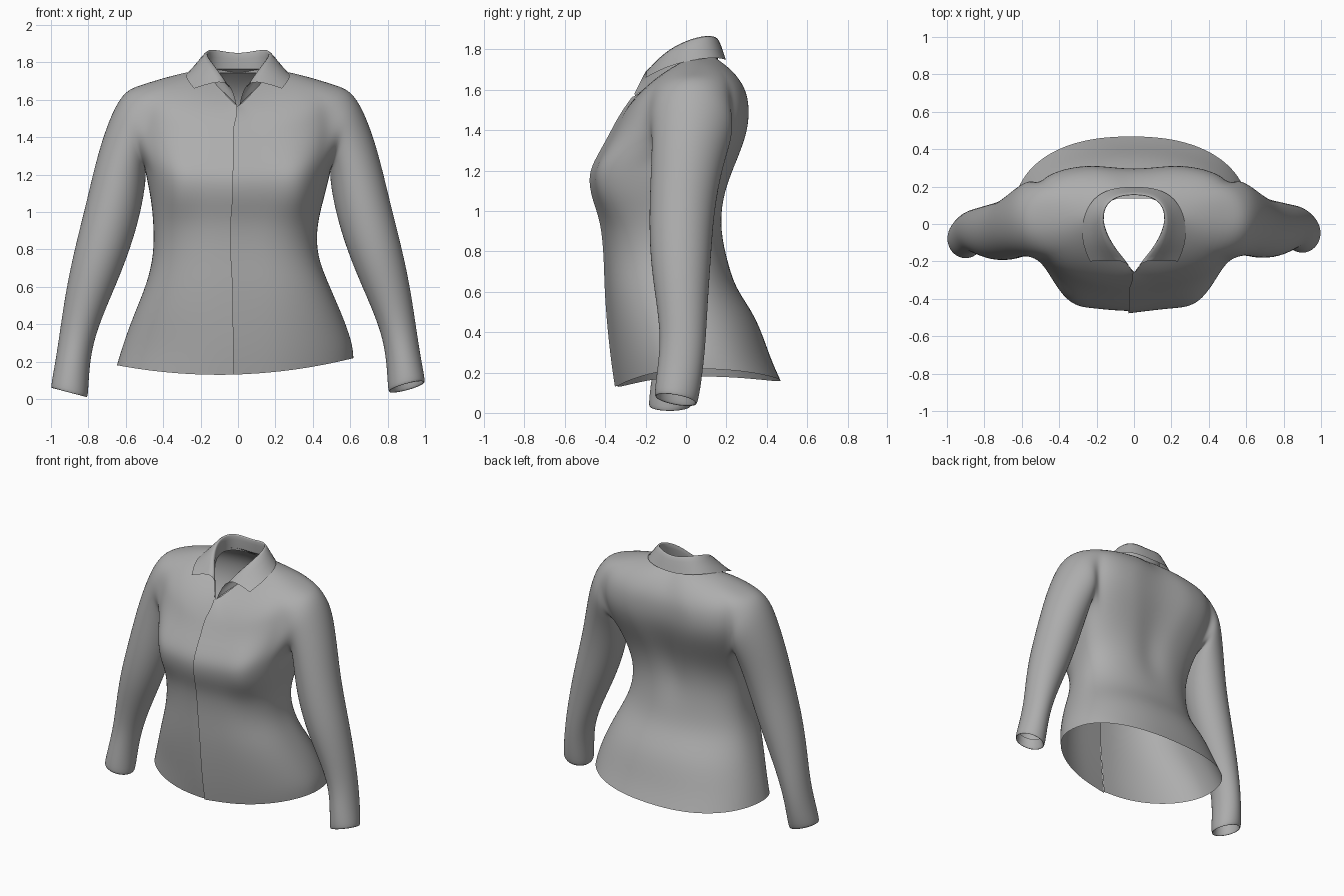
import bpy, bmesh
from math import sin, cos, pi, radians, exp, copysign
from mathutils import Vector

cube = bpy.data.objects.get("Cube")
if cube:
    bpy.data.objects.remove(cube)

fabric = bpy.data.materials.new("grey fabric")
fabric.use_nodes = True
GREY = (0.42, 0.42, 0.42, 1)
fabric.diffuse_color = GREY
fabric.node_tree.nodes["Principled BSDF"].inputs["Base Color"].default_value = GREY


def finish(bm, name, levels):
    """Turn a bmesh cage into a smooth cloth object."""
    loose = [v for v in bm.verts if not v.link_faces]
    bmesh.ops.delete(bm, geom=loose, context='VERTS')
    bmesh.ops.recalc_face_normals(bm, faces=bm.faces[:])
    mesh = bpy.data.meshes.new(name)
    bm.to_mesh(mesh)
    bm.free()
    mesh.materials.append(fabric)
    mesh.shade_smooth()
    obj = bpy.data.objects.new(name, mesh)
    bpy.context.collection.objects.link(obj)
    mod = obj.modifiers.new("smooth cloth", 'SUBSURF')
    mod.levels = mod.render_levels = levels
    mod.boundary_smooth = 'PRESERVE_CORNERS'
    return obj


# Body rings: z front, z side, z back, half width, y front, y middle, y back,
# front roundness, back roundness
BODY = [
    (.13, .20, .16, .635, -.34, .03, .47, 1, .87),
    (.26, .30, .28, .615, -.36, .02, .415, 1, .88),
    (.45, .46, .48, .555, -.38, 0, .35, .9, .9),
    (.62, .62, .62, .485, -.392, -.04, .24, .85, .9),
    (.78, .77, .78, .437, -.395, -.06, .20, .85, .85),
    (.95, .93, .95, .437, -.41, -.06, .18, .85, .85),
    (1.06, 1.08, 1.1, .465, -.455, -.03, .20, .8, .8),
    (1.18, 1.23, 1.23, .50, -.475, .01, .25, .8, .7),
    (1.27, 1.34, 1.33, .53, -.43, .02, .29, .8, .62),
    (1.34, 1.45, 1.42, .55, -.39, .02, .315, .86, .57),
    (1.40, 1.56, 1.51, .55, -.358, .02, .32, .9, .57),
    (1.45, 1.68, 1.60, .52, -.332, .03, .305, .92, .65),
    (1.51, 1.735, 1.69, .34, -.295, .04, .25, .98, .85),
    (1.565, 1.765, 1.765, .18, -.255, .03, .165, 1.7, 1),
]
SEGMENTS = 36
ARM_LOW, ARM_HIGH, ARM_COLS = 7, 11, 3

bm = bmesh.new()
rings = []
for zf, zs, zb, w, yf, yc, yb, ef, eb in BODY:
    ring = []
    for k in range(SEGMENTS + 1):
        t = radians(k * 10 - 90)
        c, s = cos(t), sin(t)
        if abs(c) < 1e-6:
            c = 0
        e = ef if s < 0 else eb
        x = w * copysign(abs(c) ** e, c)
        y = yc + (yc - yf if s < 0 else yb - yc) * copysign(abs(s) ** e, s)
        z = zs + ((zf if s < 0 else zb) - zs) * s * s
        if s < 0:                                  # fullness of the chest
            y -= .05 * exp(-((abs(x) - .34) / .1) ** 2 - ((z - 1.14) / .16) ** 2)
        if s > 0 and zs > .9:                      # hollow along the spine
            y -= .03 * exp(-(x / .09) ** 2)
        if s < 0 and .25 < zs < 1.7:               # front opening sits off centre
            x -= .02 * exp(-(x / .15) ** 2)
        x -= .02 * exp(-((zs - .85) / .15) ** 2)   # waist leans to one side
        if zs < .25:                               # uneven hem
            z += .03 * x
            x -= .015
        if k == 0:                                 # overlapping front edge
            y -= .012
            x -= .008
        ring.append(bm.verts.new((x, y, z)))
    rings.append(ring)

arm_columns = {side + j for side in (9, 27) for j in range(-ARM_COLS, ARM_COLS)}
for r in range(len(rings) - 1):
    for k in range(SEGMENTS):
        if ARM_LOW <= r < ARM_HIGH and k in arm_columns:
            continue
        bm.faces.new((rings[r][k], rings[r][k + 1], rings[r + 1][k + 1], rings[r + 1][k]))

# Sleeve rings: inner x, inner z, outer x, outer z, y front, y back
SLEEVE = [
    (.495, 1.225, .60, 1.655, -.18, .235),
    (.49, 1.20, .672, 1.55, -.17, .228),
    (.50, 1.10, .75, 1.33, -.175, .18),
    (.54, .92, .81, 1.07, -.185, .14),
    (.61, .72, .88, .80, -.18, .125),
    (.69, .54, .925, .58, -.15, .11),
    (.765, .36, .955, .37, -.125, .10),
    (.795, .20, .98, .21, -.145, .085),
    (.80, .03, 1.005, .085, -.16, .06),
]


def sleeve(side, centre):
    """Grow a sleeve out of the armhole on one side."""
    def at(row, j):
        return rings[row][centre + side * j]
    span = range(-ARM_COLS, ARM_COLS + 1)
    rows = range(ARM_LOW + 1, ARM_HIGH)
    previous = [at(ARM_LOW, j) for j in span] + [at(r, ARM_COLS) for r in rows]
    previous += [at(ARM_HIGH, -j) for j in span] + [at(r, -ARM_COLS) for r in reversed(rows)]
    n = len(previous)
    sections = [(s, 1, 0) for s in SLEEVE]
    sections += [(SLEEVE[-1], .86, .005), (SLEEVE[-1], .8, .08)]   # turned-in cuff
    for i, ((xi, zi, xo, zo, yf, yb), scale, lift) in enumerate(sections):
        droop = .03 * min(i / 8, 1) if side < 0 else 0
        tilt = -.02 if i >= 8 and side > 0 else 0                  # one cuff faces forward
        mid = Vector(((xi + xo) / 2, (yf + yb) / 2 - droop, (zi + zo) / 2 + lift - droop))
        across = Vector(((xi - xo) / 2, 0, (zi - zo) / 2)) * scale
        depth = Vector((0, (yb - yf) / 2, tilt)) * scale
        ring = []
        for k in range(n):
            a = 2 * pi * (k - ARM_COLS) / n
            p = mid + across * cos(a) + depth * sin(a)
            ring.append(bm.verts.new((p.x * side, p.y, p.z)))
        for k in range(n):
            m = (k + 1) % n
            bm.faces.new((previous[k], previous[m], ring[m], ring[k]))
        previous = ring


sleeve(1, 9)
sleeve(-1, 27)
finish(bm, "shirt_body_and_sleeves", 2)

# Collar: stand foot, fold line and leaf edge, from the front opening to the nape
FOOT = [(.008, -.25, 1.57), (.05, -.19, 1.62), (.115, -.12, 1.67), (.175, 0, 1.73),
        (.175, .09, 1.745), (.11, .15, 1.745), (0, .165, 1.74)]
FOLD = [(.01, -.256, 1.58), (.042, -.185, 1.725), (.1, -.115, 1.83), (.155, -.01, 1.9),
        (.145, .09, 1.93), (.09, .14, 1.92), (0, .15, 1.895)]
LEAF = [(.235, -.2, 1.66), (.285, -.09, 1.72), (.27, .06, 1.755),
        (.2, .16, 1.76), (.1, .195, 1.75), (0, .2, 1.745)]

bm = bmesh.new()


def strip(lower, upper):
    for i in range(len(lower) - 1):
        bm.faces.new((lower[i], lower[i + 1], upper[i + 1], upper[i]))


foot, fold, leaf = ([bm.verts.new(p) for p in path] for path in (FOOT, FOLD, LEAF))
strip(foot, fold)
strip(fold[1:], leaf)
collar = finish(bm, "collar", 2)
mirror = collar.modifiers.new("other half", 'MIRROR')
mirror.merge_threshold = .002
collar.modifiers.move(1, 0)
